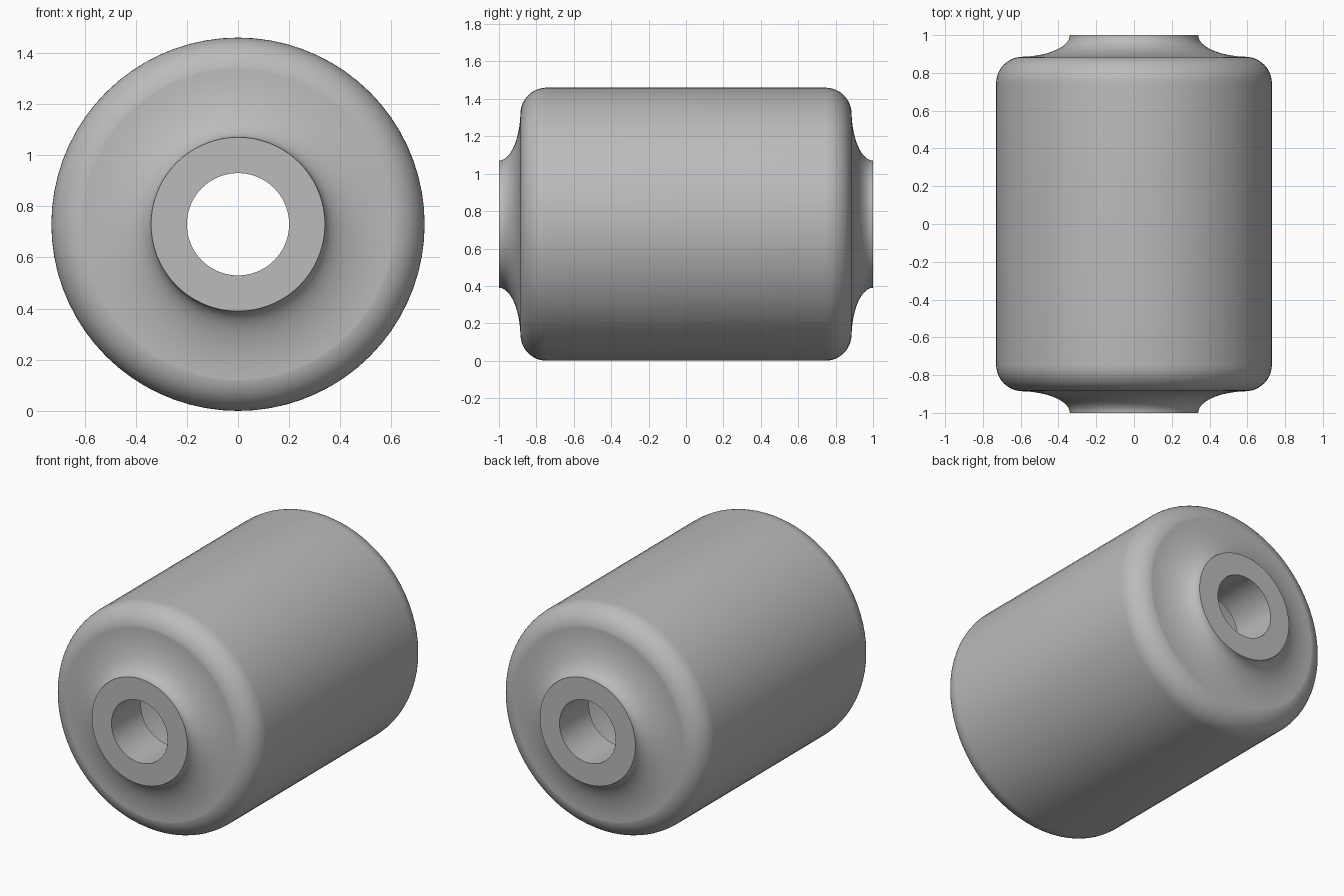
import bpy, bmesh, math
from mathutils import Matrix, Vector

cube = bpy.data.objects.get("Cube")
if cube:
    bpy.data.objects.remove(cube, do_unlink=True)

RADIUS, BORE, RIM = 0.73, 0.2, 0.34
SEGMENTS = 72

grey = bpy.data.materials.new("plain grey")
grey.use_nodes = True
color = (0.5, 0.5, 0.5, 1)
grey.diffuse_color = color
grey.node_tree.nodes["Principled BSDF"].inputs["Base Color"].default_value = color


def arc(center, semi_r, semi_y, start, end, steps):
    """Points (radius, y) on an elliptical arc, angles in degrees."""
    points = []
    for i in range(steps + 1):
        a = math.radians(start + (end - start) * i / steps)
        points.append((center[0] + semi_r * math.cos(a), center[1] + semi_y * math.sin(a)))
    return points


# Half of the outline: bore mouth, concave flare, rounded shoulder
half = [(BORE, 0.7), (BORE, 1.0)]
half += arc((0.61, 1.0), 0.61 - RIM, 0.115, 180, 270, 14)
half += arc((0.59, 0.745), RADIUS - 0.59, 0.14, 90, 0, 12)
outline = half + [(r, -y) for r, y in reversed(half)]
# Hollow chamber behind the two bore mouths
outline += [(0.56, -0.7), (0.56, 0.7)]

# Revolve the closed outline around the y axis
bm = bmesh.new()
rings = []
for i in range(SEGMENTS):
    turn = Matrix.Rotation(math.tau * i / SEGMENTS, 3, "Y")
    rings.append([bm.verts.new(turn @ Vector((r, y, 0)) + Vector((0, 0, RADIUS)))
                  for r, y in outline])
for i, ring in enumerate(rings):
    following = rings[(i + 1) % SEGMENTS]
    for j in range(len(outline)):
        k = (j + 1) % len(outline)
        bm.faces.new((ring[j], ring[k], following[k], following[j]))
bmesh.ops.recalc_face_normals(bm, faces=bm.faces)

mesh = bpy.data.meshes.new("hollow_roller")
bm.to_mesh(mesh)
bm.free()
mesh.materials.append(grey)
roller = bpy.data.objects.new("hollow_roller", mesh)
bpy.context.collection.objects.link(roller)

# Smooth surfaces with crisp rim edges
bpy.ops.object.select_all(action="DESELECT")
roller.select_set(True)
bpy.context.view_layer.objects.active = roller
bpy.ops.object.shade_smooth_by_angle(angle=math.radians(35))
